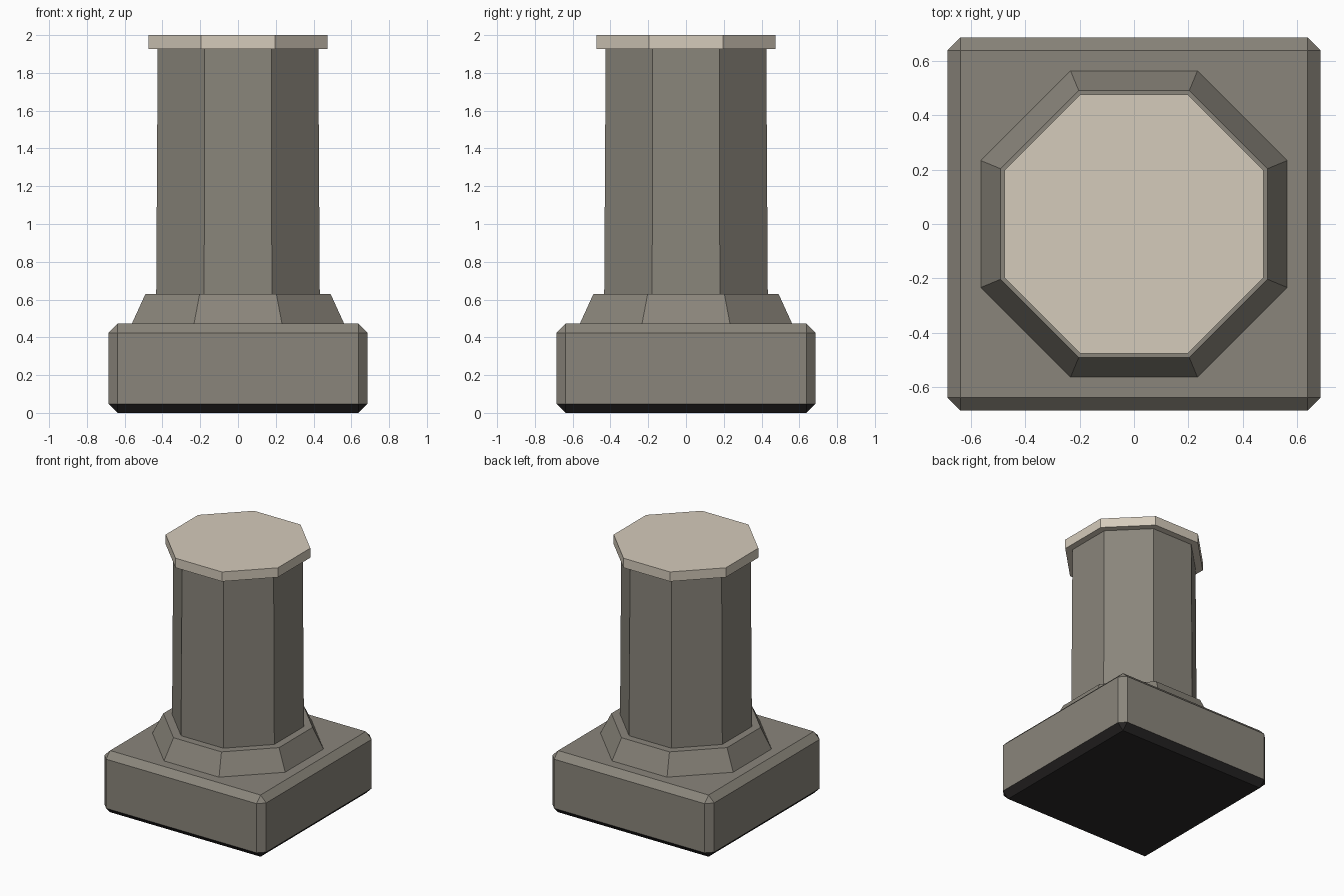
import bpy, bmesh, math

if "Cube" in bpy.data.objects:
    bpy.data.objects.remove(bpy.data.objects["Cube"])


def material(name, rgb):
    m = bpy.data.materials.new(name)
    m.diffuse_color = (*rgb, 1.0)
    m.use_nodes = True
    m.node_tree.nodes["Principled BSDF"].inputs["Base Color"].default_value = m.diffuse_color
    return m


stone = material("grey_stone", (0.254, 0.235, 0.198))
pale = material("pale_stone", (0.665, 0.597, 0.497))
dark = material("dark_underside", (0.024, 0.022, 0.022))


def finish(name, bm, *mats):
    bmesh.ops.recalc_face_normals(bm, faces=bm.faces)
    mesh = bpy.data.meshes.new(name)
    bm.to_mesh(mesh)
    bm.free()
    for m in mats:
        mesh.materials.append(m)
    obj = bpy.data.objects.new(name, mesh)
    bpy.context.collection.objects.link(obj)
    return obj


def octagon(name, z0, a0, z1, a1, mat):
    """Tapered octagonal block; a0 and a1 are centre-to-flat distances."""
    bm = bmesh.new()
    rings = []
    for z, a in ((z0, a0), (z1, a1)):
        r = a / math.cos(math.pi / 8)
        angles = [math.pi / 8 + i * math.pi / 4 for i in range(8)]
        rings.append([bm.verts.new((r * math.cos(t), r * math.sin(t), z)) for t in angles])
    low, high = rings
    for i in range(8):
        j = (i + 1) % 8
        bm.faces.new((low[i], low[j], high[j], high[i]))
    bm.faces.new(low[::-1])
    bm.faces.new(high)
    return finish(name, bm, mat)


# Square plinth with chamfered edges and a dark underside
bm = bmesh.new()
bmesh.ops.create_cube(bm, size=1.0)
for v in bm.verts:
    v.co.x *= 1.37
    v.co.y *= 1.37
    v.co.z = (v.co.z + 0.5) * 0.472
bmesh.ops.bevel(bm, geom=bm.edges[:], offset=0.048, segments=1, affect='EDGES')
bmesh.ops.recalc_face_normals(bm, faces=bm.faces)
for f in bm.faces:
    f.material_index = 1 if f.normal.z < -0.3 else 0
finish("plinth", bm, stone, dark)

# Sloped foot, slightly tapered shaft and pale cap
octagon("sloped_foot", 0.47, 0.563, 0.63, 0.49, stone)
octagon("shaft", 0.62, 0.433, 1.94, 0.425, stone)
octagon("cap", 1.927, 0.475, 2.0, 0.475, pale)
